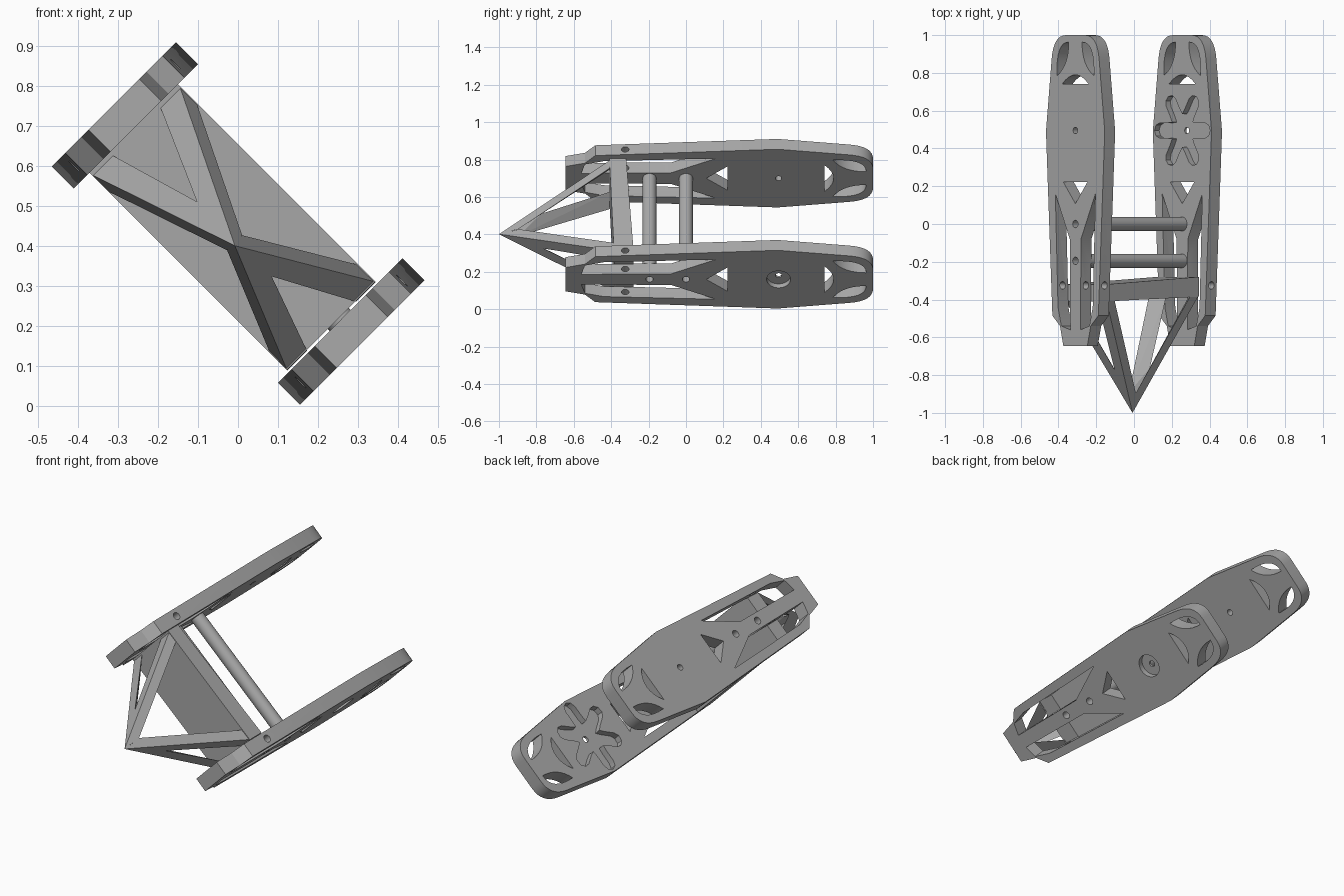
import bpy, bmesh, math
from mathutils import Vector, Matrix

if "Cube" in bpy.data.objects:
    bpy.data.objects.remove(bpy.data.objects["Cube"])

# Parts are built in a frame of X = across the arms, Y = length, Z = arm width,
# then the whole assembly is rolled about its length.
ROLL = Matrix.Translation((0, 0, 0.457)) @ Matrix.Rotation(math.radians(45), 4, 'Y')
INNER, OUTER, SHIFT = 0.352, 0.43, 0.009

grey = bpy.data.materials.new("matte grey")
grey.use_nodes = True
grey.diffuse_color = (0.4, 0.4, 0.4, 1)
grey.node_tree.nodes["Principled BSDF"].inputs["Base Color"].default_value = (0.4, 0.4, 0.4, 1)


def make(name, bm):
    bmesh.ops.recalc_face_normals(bm, faces=bm.faces)
    mesh = bpy.data.meshes.new(name)
    bm.to_mesh(mesh)
    bm.free()
    ob = bpy.data.objects.new(name, mesh)
    bpy.context.collection.objects.link(ob)
    mesh.materials.append(grey)
    ob.matrix_world = ROLL
    return ob


def prism(bm, profile, x0, x1, shift=0):
    """Extrude a (width, length) profile from x0 to x1."""
    face = bm.faces.new([bm.verts.new((x0, y, w + shift)) for w, y in profile])
    out = bmesh.ops.extrude_face_region(bm, geom=[face])
    verts = [v for v in out["geom"] if isinstance(v, bmesh.types.BMVert)]
    bmesh.ops.translate(bm, verts=verts, vec=(x1 - x0, 0, 0))


def circle(y, r, n=24):
    return [(r * math.cos(2 * math.pi * i / n), y + r * math.sin(2 * math.pi * i / n)) for i in range(n)]


def bezier(a, b, c, n=8):
    a, b, c = Vector(a), Vector(b), Vector(c)
    return [tuple(a * (1 - t) ** 2 + b * 2 * t * (1 - t) + c * t * t) for t in (i / n for i in range(n + 1))]


def mirrored(pts):
    return [(-w, y) for w, y in pts]


def rod(bm, a, b, r):
    a, b = Vector(a), Vector(b)
    d = b - a
    m = Matrix.Translation((a + b) / 2) @ d.to_track_quat('Z', 'Y').to_matrix().to_4x4()
    bmesh.ops.create_cone(bm, cap_ends=True, segments=24, radius1=r, radius2=r, depth=d.length, matrix=m)


def cut(ob, bm):
    cutter = make("cutter", bm)
    cutter.hide_render = True
    mod = ob.modifiers.new("cut", 'BOOLEAN')
    mod.operation, mod.solver, mod.object = 'DIFFERENCE', 'EXACT', cutter
    bpy.context.view_layer.objects.active = ob
    bpy.ops.object.modifier_apply(modifier=mod.name)
    bpy.data.objects.remove(cutter)


def smooth(ob):
    bpy.ops.object.select_all(action='DESELECT')
    ob.select_set(True)
    bpy.context.view_layer.objects.active = ob
    bpy.ops.object.shade_smooth_by_angle(angle=math.radians(25))


# Arm outline and its windows
half = [(0.09, -0.645), (0.115, -0.54), (0.172, -0.485), (0.22, 0.49)]
half += bezier((0.178, 0.87), (0.165, 1.0), (0.07, 1.0))
outline = half + mirrored(half)[::-1]
side_window = [(0.15, 0.16), (0.042, -0.08), (0.038, -0.56), (0.105, -0.54), (0.13, -0.44)]
corner_window = (bezier((0.138, 0.785), (0.145, 0.965), (0.05, 0.963))
                 + bezier((0.05, 0.963), (0.05, 0.84), (0.138, 0.785))[1:-1])
windows = [side_window, mirrored(side_window), corner_window, mirrored(corner_window),
           bezier((-0.1, 0.74), (0, 0.84), (0.1, 0.74)),
           [(-0.09, 0.222), (0.09, 0.222), (0, 0.108)],
           circle(0.0, 0.02), circle(-0.195, 0.02), circle(0.495, 0.017)]

# Six-armed pocket
star = []
for k in range(6):
    a = math.radians(60 * k)
    tip = [(0.11, -0.04), (0.17, -0.04), (0.197, -0.028), (0.208, 0),
           (0.197, 0.028), (0.17, 0.04), (0.11, 0.04)]
    star += [(x * math.cos(a) - y * math.sin(a), 0.495 + x * math.sin(a) + y * math.cos(a)) for x, y in tip]
    star.append((0.088 * math.cos(a + math.pi / 6), 0.495 + 0.088 * math.sin(a + math.pi / 6)))

for side, name in ((-1, "right_arm"), (1, "left_arm")):
    shift = side * SHIFT
    bm = bmesh.new()
    prism(bm, outline, side * INNER, side * OUTER, shift)
    arm = make(name, bm)
    bm = bmesh.new()
    for w in windows:
        prism(bm, w, side * (INNER - 0.05), side * (OUTER + 0.05), shift)
    cut(arm, bm)
    # Screw holes through the arm edges
    bm = bmesh.new()
    rod(bm, (side * 0.391, -0.325, -0.3), (side * 0.391, -0.325, 0.3), 0.02)
    cut(arm, bm)
    if side == 1:
        bm = bmesh.new()
        prism(bm, star, INNER - 0.05, INNER + 0.035, shift)
        prism(bm, circle(0.495, 0.064, 32), OUTER - 0.03, OUTER + 0.05, shift)
        cut(arm, bm)
    smooth(arm)

# Cross rods between the arms
for y, name in ((0.0, "rear_rod"), (-0.195, "front_rod")):
    bm = bmesh.new()
    rod(bm, (-INNER, y, -SHIFT), (INNER, y, SHIFT), 0.037)
    smooth(make(name, bm))


def hull(name, pts):
    bm = bmesh.new()
    for p in pts:
        bm.verts.new(p)
    out = bmesh.ops.convex_hull(bm, input=bm.verts)
    loose = [v for v in bm.verts if not v.link_faces]
    bmesh.ops.delete(bm, geom=loose, context='VERTS')
    bmesh.ops.dissolve_limit(bm, angle_limit=0.01, verts=bm.verts, edges=bm.edges)
    return make(name, bm)


# Nose: a slab between the arms and four struts meeting at a point
LOW, HIGH = -0.173, 0.14
hull("nose_slab", [(x, y, w) for x, ys in ((-0.352, (-0.41, -0.32)), (0.345, (-0.385, -0.28)))
                   for y in ys for w in (LOW, HIGH)])
tip = Vector((0.034, -1.0, -0.045))
for sx, xname in ((-1, "right"), (1, "left")):
    for w, wname, sw in ((LOW, "lower", -1), (HIGH, "upper", 1)):
        y = -0.40 if sx < 0 else -0.375
        c = Vector((sx * 0.347, y, w))
        on_w = Vector((c.x - sx * 0.06, y, w))
        on_x = Vector((c.x, y, w - sw * 0.07))
        mid_w = tip.lerp(Vector((0, y, w)), 0.17)
        mid_x = tip.lerp(Vector((c.x, y, (LOW + HIGH) / 2)), 0.38)
        hull(f"{xname}_{wname}_strut", [c, on_w, on_x, tip, mid_w, mid_x])
